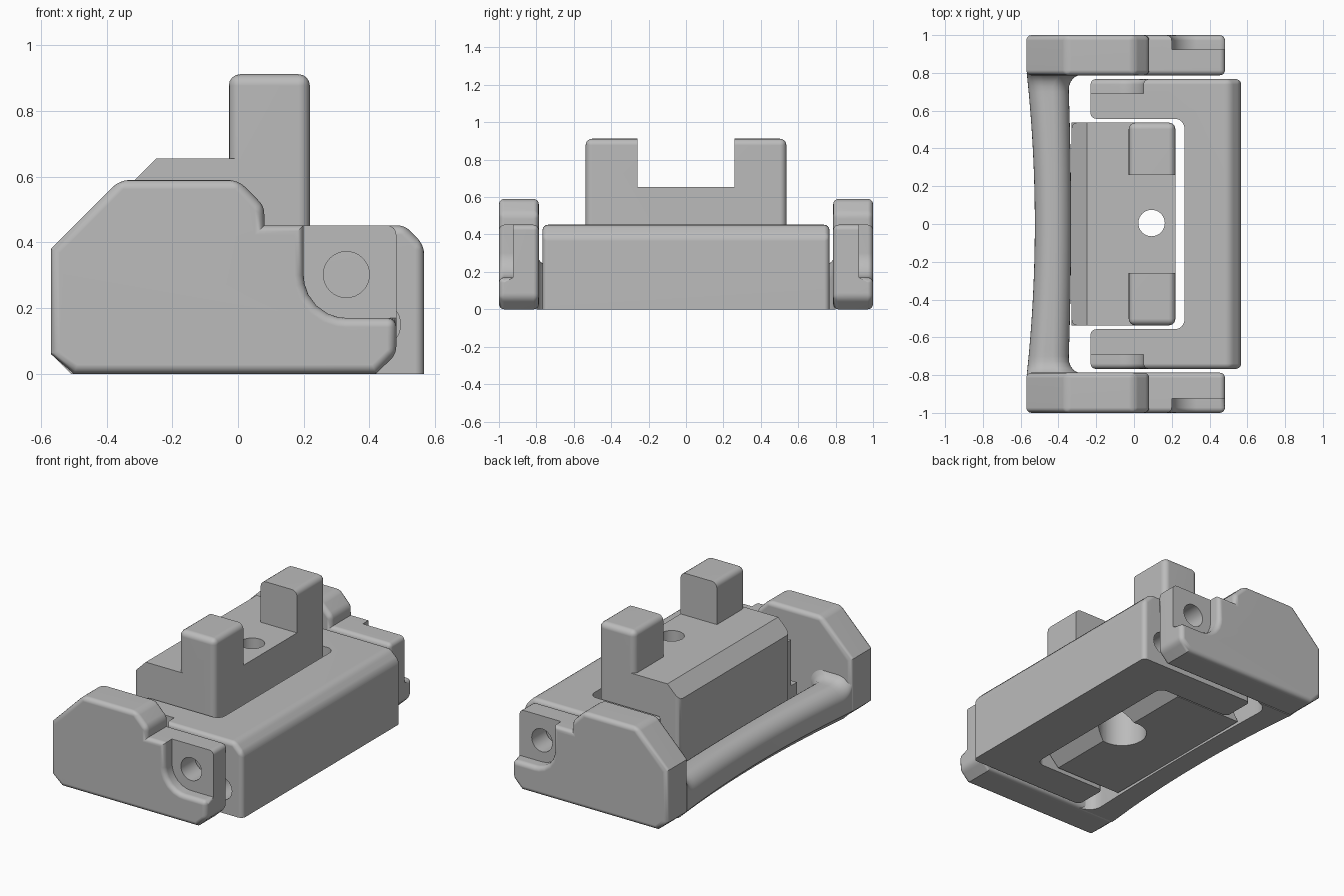
import bpy, bmesh
from math import sin, cos, pi
from mathutils import Vector

cube = bpy.data.objects.get("Cube")
if cube:
    bpy.data.objects.remove(cube, do_unlink=True)

grey = bpy.data.materials.new("plain grey")
grey.use_nodes = True
colour = (0.5, 0.5, 0.5, 1)
grey.diffuse_color = colour
grey.node_tree.nodes["Principled BSDF"].inputs["Base Color"].default_value = colour


def outline(points, steps=6):
    """Turn (a, b, radius) corners into a polygon with rounded corners."""
    result = []
    for i, p in enumerate(points):
        c = Vector(p[:2])
        if len(p) < 3:
            result.append(c)
            continue
        to_prev = (Vector(points[i - 1][:2]) - c).normalized()
        to_next = (Vector(points[(i + 1) % len(points)][:2]) - c).normalized()
        half = to_prev.angle(to_next) / 2
        reach = p[2] / (sin(half) / cos(half))
        start, end = c + to_prev * reach, c + to_next * reach
        centre = c + (to_prev + to_next).normalized() * p[2] / sin(half)
        for k in range(steps + 1):
            d = start.lerp(end, k / steps) - centre
            result.append(centre + d.normalized() * p[2])
    return result


def loft(name, sections):
    """Skin a list of equal 3D rings and cap both ends."""
    bm = bmesh.new()
    rings = [[bm.verts.new(p) for p in ring] for ring in sections]
    n = len(rings[0])
    for a, b in zip(rings, rings[1:]):
        for i in range(n):
            j = (i + 1) % n
            bm.faces.new((a[i], a[j], b[j], b[i]))
    bm.faces.new(rings[0])
    bm.faces.new(rings[-1])
    bmesh.ops.recalc_face_normals(bm, faces=bm.faces)
    mesh = bpy.data.meshes.new(name)
    bm.to_mesh(mesh)
    bm.free()
    ob = bpy.data.objects.new(name, mesh)
    bpy.context.collection.objects.link(ob)
    mesh.materials.append(grey)
    return ob


def prism(name, points, axis, lo, hi):
    ring = outline(points)
    place = (lambda p, t: (p.x, t, p.y)) if axis == "y" else (lambda p, t: (p.x, p.y, t))
    return loft(name, [[place(p, t) for p in ring] for t in (lo, hi)])


def round_edges(ob, rule, width, segments=4):
    bm = bmesh.new()
    bm.from_mesh(ob.data)
    edges = [e for e in bm.edges if rule(e.verts[0].co, e.verts[1].co)]
    bmesh.ops.bevel(bm, geom=edges, offset=width, segments=segments,
                    profile=0.5, affect='EDGES', clamp_overlap=False)
    bm.to_mesh(ob.data)
    bm.free()


def activate(ob):
    bpy.ops.object.select_all(action='DESELECT')
    ob.select_set(True)
    bpy.context.view_layer.objects.active = ob


def combine(ob, other, operation='DIFFERENCE'):
    mod = ob.modifiers.new("combine", 'BOOLEAN')
    mod.operation, mod.solver, mod.object = operation, 'EXACT', other
    activate(ob)
    bpy.ops.object.modifier_apply(modifier=mod.name)
    bpy.data.objects.remove(other, do_unlink=True)


def bore(ob, a, b, radius, axis, lo, hi):
    ring = [(a + radius * cos(k * pi / 16), b + radius * sin(k * pi / 16)) for k in range(32)]
    combine(ob, prism("cutter", ring, axis, lo, hi))


def finish(ob):
    activate(ob)
    bpy.ops.object.shade_smooth_by_angle(angle=0.6)
    ob.modifiers.new("even shading", 'WEIGHTED_NORMAL').keep_sharp = True


def near(a, b):
    return abs(a - b) < 0.002


def on_side(a, b, y):
    return near(abs(a.y), y) and near(abs(b.y), y)


def along_y(a, b):
    return near(a.x, b.x) and near(a.z, b.z)


# End plates, each with a recessed tab and a pin hole
plate_profile = [(-0.57, 0.06), (-0.5, 0), (0.42, 0), (0.482, 0.06), (0.482, 0.452),
                 (0.08, 0.452), (0.08, 0.51), (0, 0.59), (-0.36, 0.59), (-0.57, 0.38)]
plate_recess = [(0.2, 0.17, 0.13), (0.7, 0.17), (0.7, 0.7), (0.2, 0.7)]


def plate_edge(a, b):
    crest = along_y(a, b) and (a.z > 0.5 or a.x > 0.47)
    return crest or on_side(a, b, 0.787) or on_side(a, b, 1)


for side, label in ((1, "back"), (-1, "front")):
    plate = prism(label + "_end_plate", plate_profile, "y", *sorted((0.787 * side, side)))
    combine(plate, prism("cutter", plate_recess, "y", *sorted((0.925 * side, 1.1 * side))))
    round_edges(plate, plate_edge, 0.028)
    bore(plate, 0.33, 0.302, 0.07, "y", *sorted((0.7 * side, 1.1 * side)))
    finish(plate)

# Grip bar joining the plates, bowed and flared at its ends
sections = []
for k in range(-20, 21):
    t = k / 20
    y = 0.8 * (1 - (1 - abs(t)) ** 1.5) * (1 if t > 0 else -1)
    bow = (y / 0.8) ** 2
    f = min(1, max(0, (abs(y) - 0.71) / 0.085))
    flare = 0.085 * (1 - (1 - f ** 2) ** 0.5)
    xo, xi, top = -0.525 - 0.043 * bow, -0.333 - 0.016 * bow + flare, 0.23 + flare * 0.7
    ring = outline([(xo + 0.06, 0), (xi, 0), (xi, top, 0.085), (xo, top, 0.085), (xo, 0.06)])
    sections.append([(p.x, y, p.y) for p in ring])
finish(loft("grip_bar", sections))

# U-shaped slider with a sloped outer top edge and stepped arms
u_shape = [(0.567, -0.767), (0.567, 0.767), (-0.23, 0.767), (-0.23, 0.557, 0.03),
           (0.267, 0.557, 0.05), (0.267, -0.557, 0.05), (-0.23, -0.557, 0.03), (-0.23, -0.767)]
slope = [(0.507, 0.452), (0.567, 0.392), (0.7, 0.259), (0.7, 0.6), (0.507, 0.6)]
arm_recess = [(0.05, 0.17, 0.13), (0.05, 0.7), (-0.5, 0.7), (-0.5, 0.17)]
slider = prism("u_slider", u_shape, "z", 0, 0.452)
combine(slider, prism("cutter", slope, "y", -1, 1))
for side in (1, -1):
    combine(slider, prism("cutter", arm_recess, "y", *sorted((0.69 * side, 0.9 * side))))


def slider_edge(a, b):
    ridge = along_y(a, b) and a.x > 0.5 and a.z > 0.3
    return ridge or (on_side(a, b, 0.767) and a.z + b.z > 0.01)


round_edges(slider, slider_edge, 0.028)
for side in (1, -1):
    span = sorted((0.5 * side, 0.9 * side))
    bore(slider, -0.08, 0.302, 0.07, "y", *span)
    bore(slider, 0.425, 0.15, 0.07, "y", *span)
finish(slider)


# Centre block: low body with a hollowed flank, joined to a tall wall split into two posts
def block_edge(a, b):
    upright = near(a.x, b.x) and near(a.y, b.y) and a.x < 0.05 or near(a.x, 0.219) and near(b.x, a.x)
    return (a.z > 0.9 and b.z > 0.9) or (upright and near(a.y, b.y))


body_profile = [(-0.33, 0.01), (0.1, 0.01), (0.1, 0.655), (-0.25, 0.655),
                (-0.33, 0.575), (-0.33, 0.18), (-0.28, 0.1, 0.05)]
wall_profile = [(-0.028, 0.01), (0.12, 0.01), (0.219, 0.11), (0.219, 0.912), (-0.028, 0.912)]
block = prism("centre_block", body_profile, "y", -0.537, 0.537)
round_edges(block, lambda a, b: near(a.x, -0.33) and near(b.x, -0.33)
            and near(a.y, b.y), 0.03)
wall = prism("post_wall", wall_profile, "y", -0.537, 0.537)
round_edges(wall, block_edge, 0.035)
combine(block, wall, 'UNION')
gap = [(-0.1, 0.655), (0.4, 0.655), (0.4, 1.1), (-0.1, 1.1)]
combine(block, prism("cutter", gap, "y", -0.26, 0.26))
# Screw hole with a wider bore below
bore(block, 0.093, 0.005, 0.07, "z", -0.1, 0.8)
bore(block, 0.093, 0.005, 0.14, "z", -0.1, 0.3)
finish(block)
